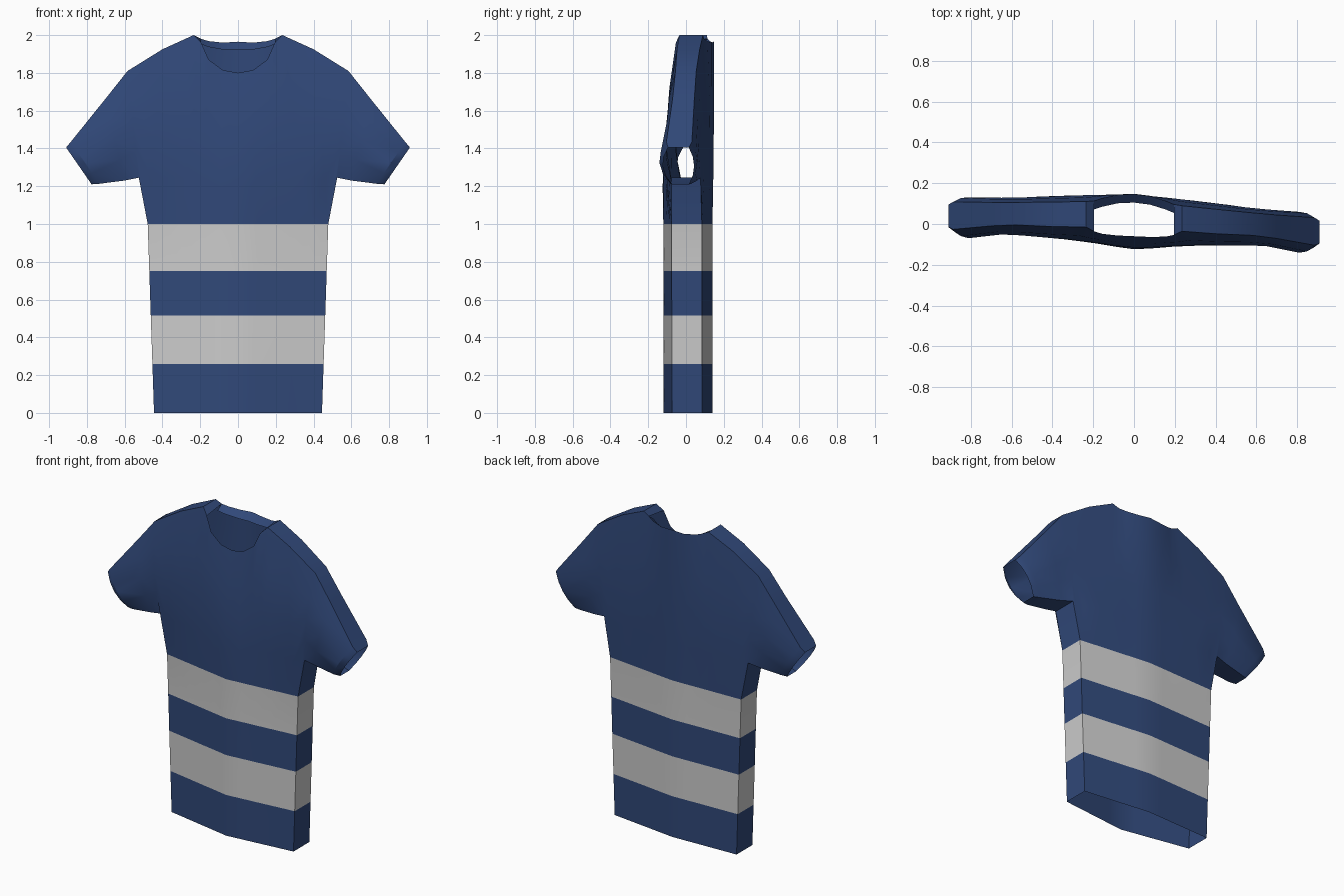
import bpy, bmesh

if "Cube" in bpy.data.objects:
    bpy.data.objects.remove(bpy.data.objects["Cube"])

def material(name, color):
    m = bpy.data.materials.new(name)
    m.diffuse_color = color
    m.use_nodes = True
    m.node_tree.nodes["Principled BSDF"].inputs["Base Color"].default_value = m.diffuse_color
    return m

# Columns from the centre line out to the cuff:
# bottom x, z | top x, front z, back z | front y low, mid, top | back y low, mid, top
COLS = [
    (0.0, 1.0, 0.0, 1.80, 1.965, -.12, -.115, -.06, .14, .147, .147),
    (.10, 1.0, .08, 1.815, 1.96, -.106, -.11, -.06, .133, .14, .14),
    (.20, 1.0, .155, 1.87, 1.968, -.093, -.1, -.055, .125, .135, .12),
    (.30, 1.0, .195, 1.96, 1.98, -.079, -.095, -.045, .118, .13, .105),
    (.38, 1.0, .235, 2.0, 2.0, -.068, -.09, -.025, .112, .125, .10),
    (.478, 1.0, .40, 1.925, 1.925, -.055, -.085, -.03, .105, .115, .09),
    (.525, 1.245, .585, 1.81, 1.81, -.055, -.08, -.03, .1, .105, .08),
    (.60, 1.23, .70, 1.665, 1.665, -.05, -.08, -.04, .085, .1, .075),
    (.735, 1.213, .885, 1.435, 1.435, -.05, -.105, -.065, .06, .095, .07),
    (.775, 1.21, .91, 1.405, 1.405, -.04, -.085, -.055, .05, .08, .055),
]
STEPS = 4                              # rows on the chest
HEM = [0.0, .26, .515, .75]            # stripe boundaries below the chest
BODY = 6                               # columns belonging to the torso

bm = bmesh.new()
cache = {}

def vert(x, y, z):
    y -= 0.044 * x                     # the shirt is turned slightly
    key = (round(x, 4), round(y, 4), round(z, 4))
    if key not in cache:
        cache[key] = bm.verts.new((x, y, z))
    return cache[key]

def face(pts, slot=0):
    vs = list(dict.fromkeys(vert(*p) for p in pts))
    if len(vs) > 2 and bm.faces.get(vs) is None:
        bm.faces.new(vs).material_index = slot

def chest_point(c, side, t, s):
    """Point on the front (0) or back (1) panel, t from bottom to top."""
    lo, mid, hi = c[5 + 3 * side: 8 + 3 * side]
    y = lo * (1 - t) * (1 - 2 * t) + mid * 4 * t * (1 - t) + hi * t * (2 * t - 1)
    return (s * (c[0] + (c[2] - c[0]) * t), y, c[1] + (c[3 + side] - c[1]) * t)

def hem_point(c, side, z, s):
    return (s * c[0] * (.93 + .07 * z), c[5 + 3 * side], z)

for s in (1, -1):
    for a, b in zip(COLS, COLS[1:]):
        i = COLS.index(a)
        for side in (0, 1):
            # chest, shoulder and sleeve panels
            for k in range(STEPS):
                t, u = k / STEPS, (k + 1) / STEPS
                face([chest_point(a, side, t, s), chest_point(b, side, t, s),
                      chest_point(b, side, u, s), chest_point(a, side, u, s)])
            # striped lower body panels
            if i < BODY - 1:
                for k, (z, w) in enumerate(zip(HEM, HEM[1:] + [1.0])):
                    face([hem_point(a, side, z, s), hem_point(b, side, z, s),
                          hem_point(b, side, w, s), hem_point(a, side, w, s)], k % 2)
        # shoulder strip
        if i >= 3:
            face([chest_point(a, 0, 1, s), chest_point(b, 0, 1, s),
                  chest_point(b, 1, 1, s), chest_point(a, 1, 1, s)])
        # armpit and sleeve underside
        if i >= BODY - 1:
            face([chest_point(a, 0, 0, s), chest_point(b, 0, 0, s),
                  chest_point(b, 1, 0, s), chest_point(a, 1, 0, s)])
        # inner collar band at the back of the neck
        if i < 3:
            p, q = chest_point(a, 1, 1, s), chest_point(b, 1, 1, s)
            drop = lambda v: (v[0], v[1] - .042, v[2] - .042 + .07 * abs(v[0]))
            face([p, q, drop(q), drop(p)])
    # side walls
    c = COLS[BODY - 1]
    for k, (z, w) in enumerate(zip(HEM, HEM[1:] + [1.0])):
        face([hem_point(c, 0, z, s), hem_point(c, 1, z, s),
              hem_point(c, 1, w, s), hem_point(c, 0, w, s)], k % 2)

bmesh.ops.recalc_face_normals(bm, faces=bm.faces[:])
front = min(bm.faces, key=lambda f: f.calc_center_median().y)
if front.normal.y > 0:
    bmesh.ops.reverse_faces(bm, faces=bm.faces[:])
mesh = bpy.data.meshes.new("striped_shirt")
bm.to_mesh(mesh)
bm.free()
mesh.materials.append(material("blue_cloth", (.03, .065, .19, 1)))
mesh.materials.append(material("grey_stripe", (.8, .8, .8, 1)))
shirt = bpy.data.objects.new("striped_shirt", mesh)
bpy.context.collection.objects.link(shirt)

bpy.context.view_layer.objects.active = shirt
shirt.select_set(True)
bpy.ops.object.shade_smooth_by_angle(angle=0.5)
